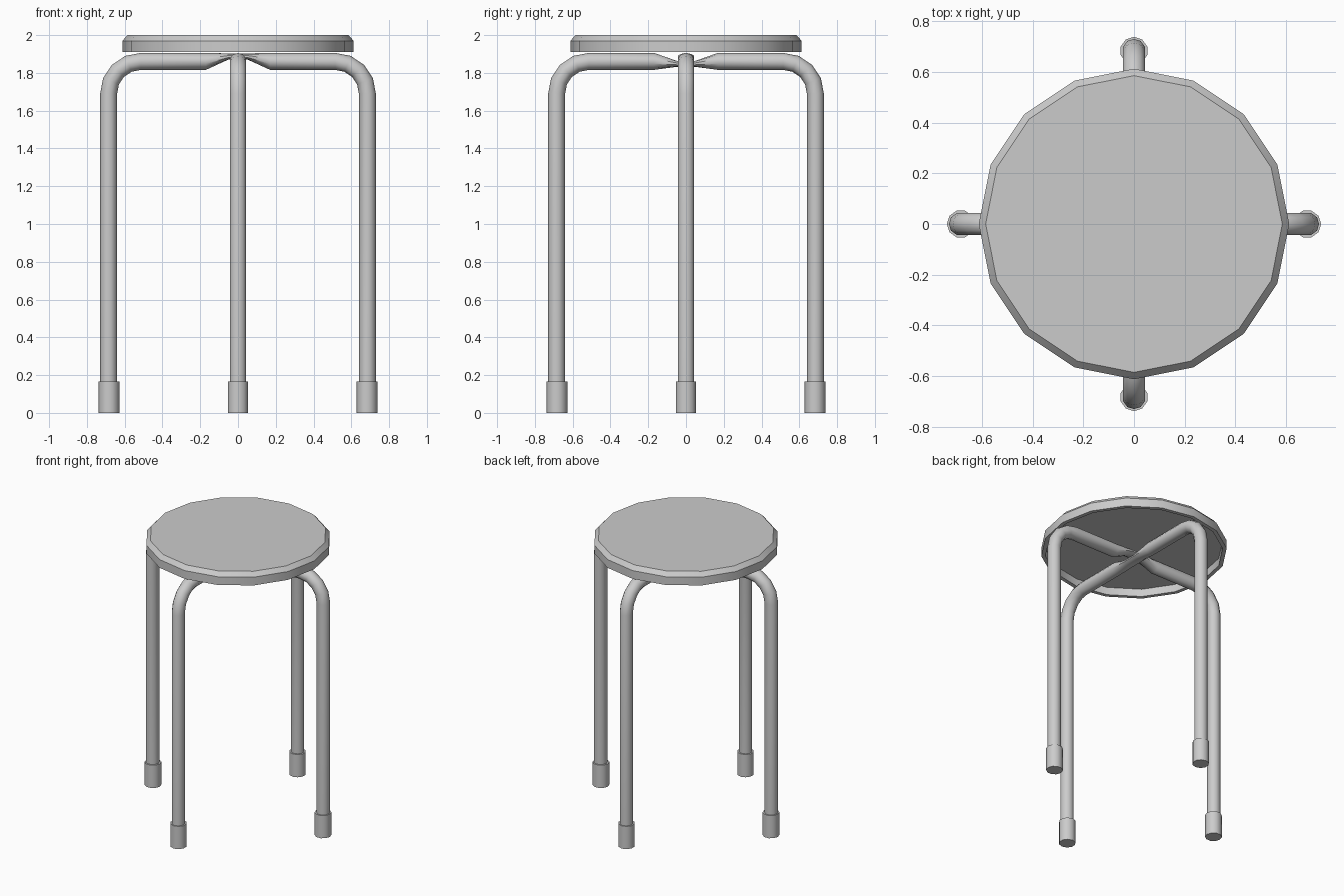
import bpy, bmesh
from math import sin, cos, pi, radians

if "Cube" in bpy.data.objects:
    bpy.data.objects.remove(bpy.data.objects["Cube"])


def make(name, rings, caps=True, angle=40):
    """Skin a list of closed rings of points into one mesh object."""
    bm = bmesh.new()
    rows = [[bm.verts.new(p) for p in r] for r in rings]
    n = len(rows[0])
    for a, b in zip(rows, rows[1:]):
        for i in range(n):
            j = (i + 1) % n
            bm.faces.new((a[i], a[j], b[j], b[i]))
    if caps:
        bm.faces.new(rows[0])
        bm.faces.new(rows[-1])
    bmesh.ops.recalc_face_normals(bm, faces=bm.faces)
    me = bpy.data.meshes.new(name)
    bm.to_mesh(me)
    bm.free()
    ob = bpy.data.objects.new(name, me)
    bpy.context.collection.objects.link(ob)
    bpy.ops.object.select_all(action='DESELECT')
    ob.select_set(True)
    bpy.context.view_layer.objects.active = ob
    bpy.ops.object.shade_smooth_by_angle(angle=radians(angle))
    return ob


def circle(r, z, n, cx=0):
    return [(cx + r * cos(2 * pi * i / n), r * sin(2 * pi * i / n), z) for i in range(n)]


# Seat: 16-sided disc, bevelled top edge, recessed underside
profile = [(0.585, 1.965), (0.585, 1.91), (0.612, 1.91), (0.612, 1.97), (0.585, 2.0)]
make("seat", [circle(r, z, 16) for r, z in profile], angle=30)

# Bent tube legs: each tube makes two legs and is pinched where they cross
R, LEG, TOP, BEND, SIDES = 0.045, 0.685, 1.861, 0.17, 10


def leg_tube(name, mid_z, turn):
    # half path: (distance, height, tilt, half thickness)
    half = [(LEG, 0.08, 0, R), (LEG, TOP - BEND, 0, R)]
    for k in range(1, 5):
        a = k * pi / 8
        half.append((LEG - BEND + BEND * cos(a), TOP - BEND + BEND * sin(a), a, R))
    half += [(0.17, TOP, pi / 2, R), (0.05, mid_z, pi / 2, 0.016)]
    path = half + [(-s, z, pi - a, t) for s, z, a, t in reversed(half)]
    rings = []
    for s, z, a, t in path:
        ring = []
        for i in range(SIDES):
            b = 2 * pi * i / SIDES
            u, v = t * cos(b), R * sin(b)
            ring.append((s + u * cos(a), v, z + u * sin(a)))
        rings.append(ring)
    make(name, rings).rotation_euler.z = turn


leg_tube("side_legs", 1.887, 0)
leg_tube("front_back_legs", 1.848, pi / 2)

# Feet: rubber caps on the four leg ends
for k, side in enumerate(("right", "back", "left", "front")):
    foot = make(side + "_foot", [circle(0.055, z, SIDES, LEG - 0.002) for z in (0, 0.165)])
    foot.rotation_euler.z = k * pi / 2
